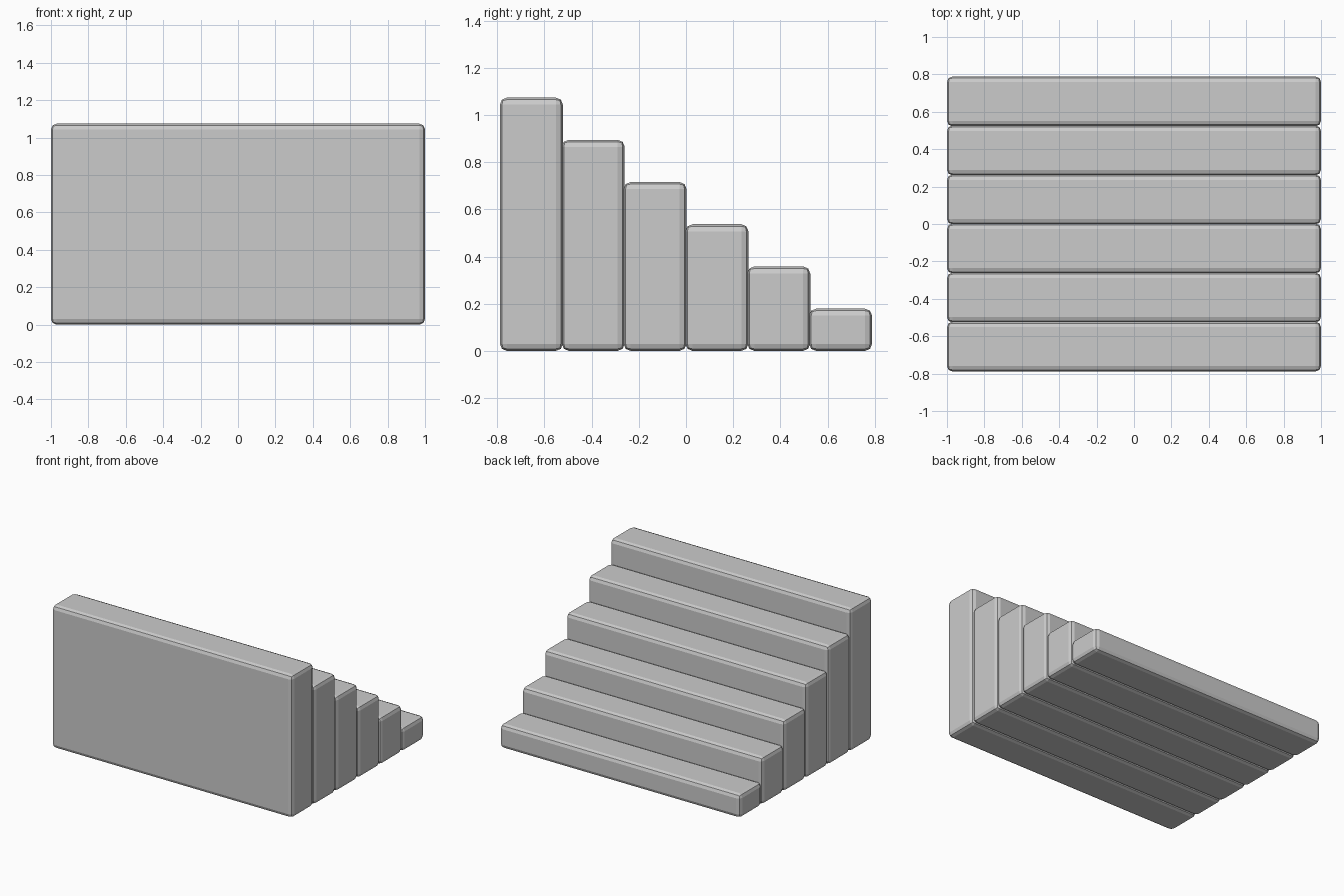
import bpy

if "Cube" in bpy.data.objects:
    bpy.data.objects.remove(bpy.data.objects["Cube"])

COUNT = 6
RISE = 0.179      # height gained per step
PITCH = 0.2622    # spacing of steps along y
DEPTH = 0.267     # block depth, slightly overlapping its neighbour
WIDTH = 2.0


def rounded_block(name, size, centre):
    bpy.ops.mesh.primitive_cube_add(size=1, location=centre)
    block = bpy.context.object
    block.name = name
    block.scale = size
    bpy.ops.object.transform_apply(location=False, rotation=False, scale=True)
    bevel = block.modifiers.new("rounded_edges", "BEVEL")
    bevel.width = 0.03
    bevel.segments = 2
    bpy.ops.object.modifier_apply(modifier=bevel.name)
    return block


# Solid step blocks, lowest at the back (+y), tallest at the front (-y)
for i in range(COUNT):
    height = RISE * (i + 1)
    y = ((COUNT - 1) / 2 - i) * PITCH
    rounded_block(f"step_{i + 1}", (WIDTH, DEPTH, height), (0, y, height / 2))
